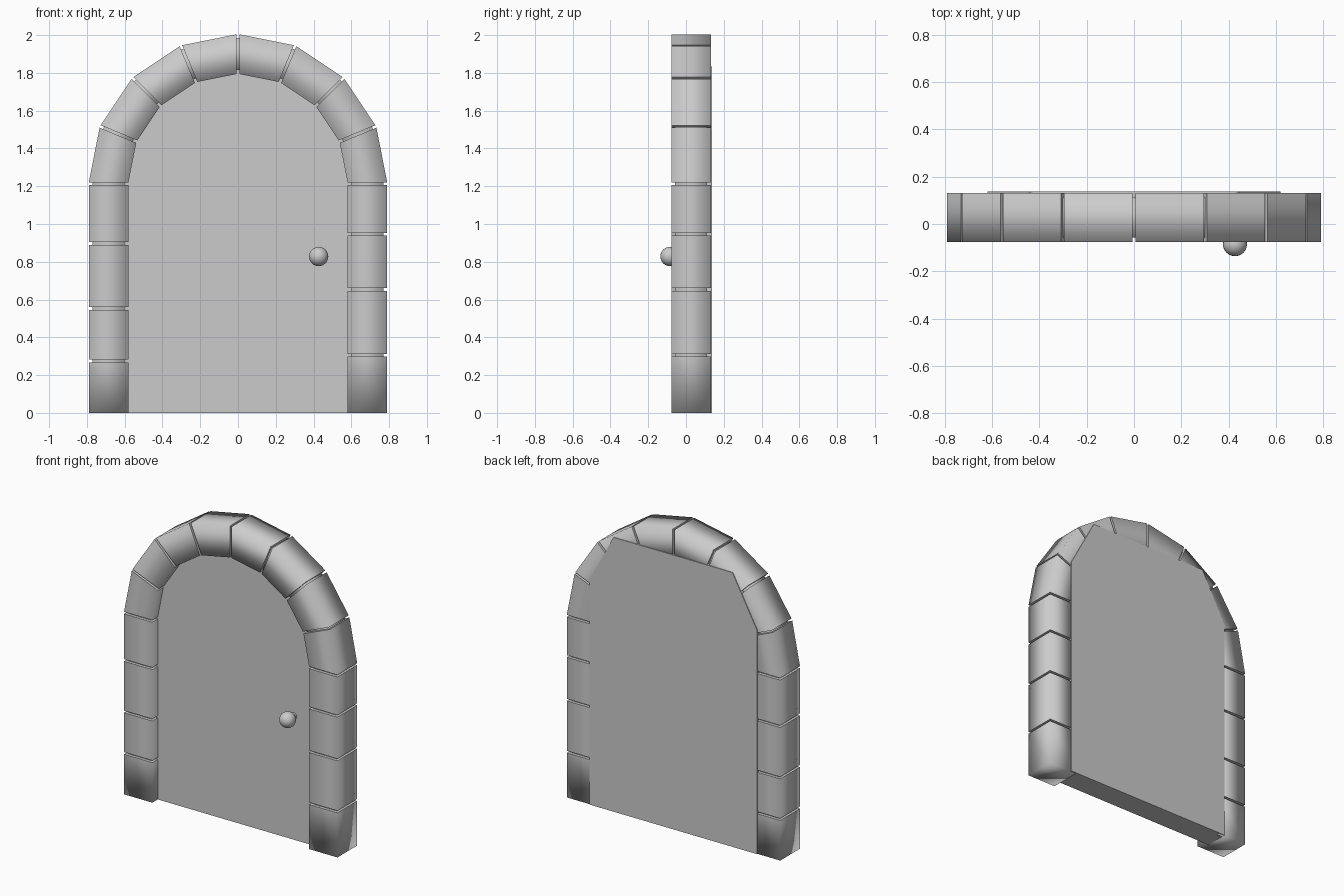
import bpy, bmesh, math
from mathutils import Vector

if "Cube" in bpy.data.objects:
    bpy.data.objects.remove(bpy.data.objects["Cube"])

Y0, Y1 = -0.077, 0.132        # front and back of the stone frame
R_OUT, R_IN, ARCH_Z = 0.79, 0.58, 1.214
MID, HALF = (R_OUT + R_IN) / 2, (R_OUT - R_IN) / 2
GAP, INSET = 0.007, 0.02      # half width and depth of mortar grooves


def add_object(name, bm):
    bmesh.ops.recalc_face_normals(bm, faces=bm.faces)
    mesh = bpy.data.meshes.new(name)
    bm.to_mesh(mesh)
    bm.free()
    obj = bpy.data.objects.new(name, mesh)
    bpy.context.collection.objects.link(obj)
    return obj


# Stone frame: square section lofted up, round the arch and down
bm = bmesh.new()
rings = []


def ring(center, radial, shift=0.0, inset=0.0):
    tangent = Vector((radial.z, 0, -radial.x))
    h = HALF - inset
    ya, yb = Y0 + inset, Y1 - inset
    c = center + tangent * shift
    corners = [(-h, ya), (h, ya), (h, yb), (-h, yb)]
    rings.append([bm.verts.new(c + radial * a + Vector((0, y, 0))) for a, y in corners])


def joint(center, radial):
    ring(center, radial, -GAP)
    ring(center, radial, -GAP, INSET)
    ring(center, radial, GAP, INSET)
    ring(center, radial, GAP)


left, right = Vector((-1, 0, 0)), Vector((1, 0, 0))
ring(Vector((-MID, 0, 0)), left)
for z in (0.275, 0.553, 0.897):
    joint(Vector((-MID, 0, z)), left)
for k in range(9):
    a = math.pi - k * math.pi / 8
    d = Vector((math.cos(a), 0, math.sin(a)))
    joint(d * MID + Vector((0, 0, ARCH_Z)), d)
for z in (0.945, 0.653, 0.305):
    joint(Vector((MID, 0, z)), right)
ring(Vector((MID, 0, 0)), right)

for r, s in zip(rings, rings[1:]):
    for i in range(4):
        j = (i + 1) % 4
        bm.faces.new((r[i], r[j], s[j], s[i])).smooth = True
for end in (rings[0], rings[-1]):
    bm.faces.new(end).smooth = True
# crisp stone ends, soft long corners
for r in rings[1:-1]:
    for i in range(4):
        bm.edges.get((r[i], r[(i + 1) % 4])).smooth = False
add_object("stone_frame", bm)

# Door slab filling the opening, showing as a panel at the back
bm = bmesh.new()
outline = [(-0.62, 0), (0.62, 0), (0.62, 1.5), (0.44, 1.835), (-0.44, 1.835), (-0.62, 1.5)]
face = bm.faces.new([bm.verts.new((x, -0.02, z)) for x, z in outline])
out = bmesh.ops.extrude_face_region(bm, geom=[face])
verts = [g for g in out["geom"] if isinstance(g, bmesh.types.BMVert)]
bmesh.ops.translate(bm, verts=verts, vec=(0, 0.157, 0))
add_object("door_panel", bm)

# Door knob and its stem
bpy.ops.mesh.primitive_uv_sphere_add(segments=24, ring_count=12, radius=0.051,
                                     location=(0.427, -0.085, 0.828))
bpy.context.object.name = "door_knob"
bpy.ops.object.shade_smooth()
bpy.ops.mesh.primitive_cylinder_add(vertices=16, radius=0.022, depth=0.06,
                                    location=(0.427, -0.035, 0.828),
                                    rotation=(math.pi / 2, 0, 0))
bpy.context.object.name = "knob_stem"
bpy.ops.object.shade_smooth_by_angle()
